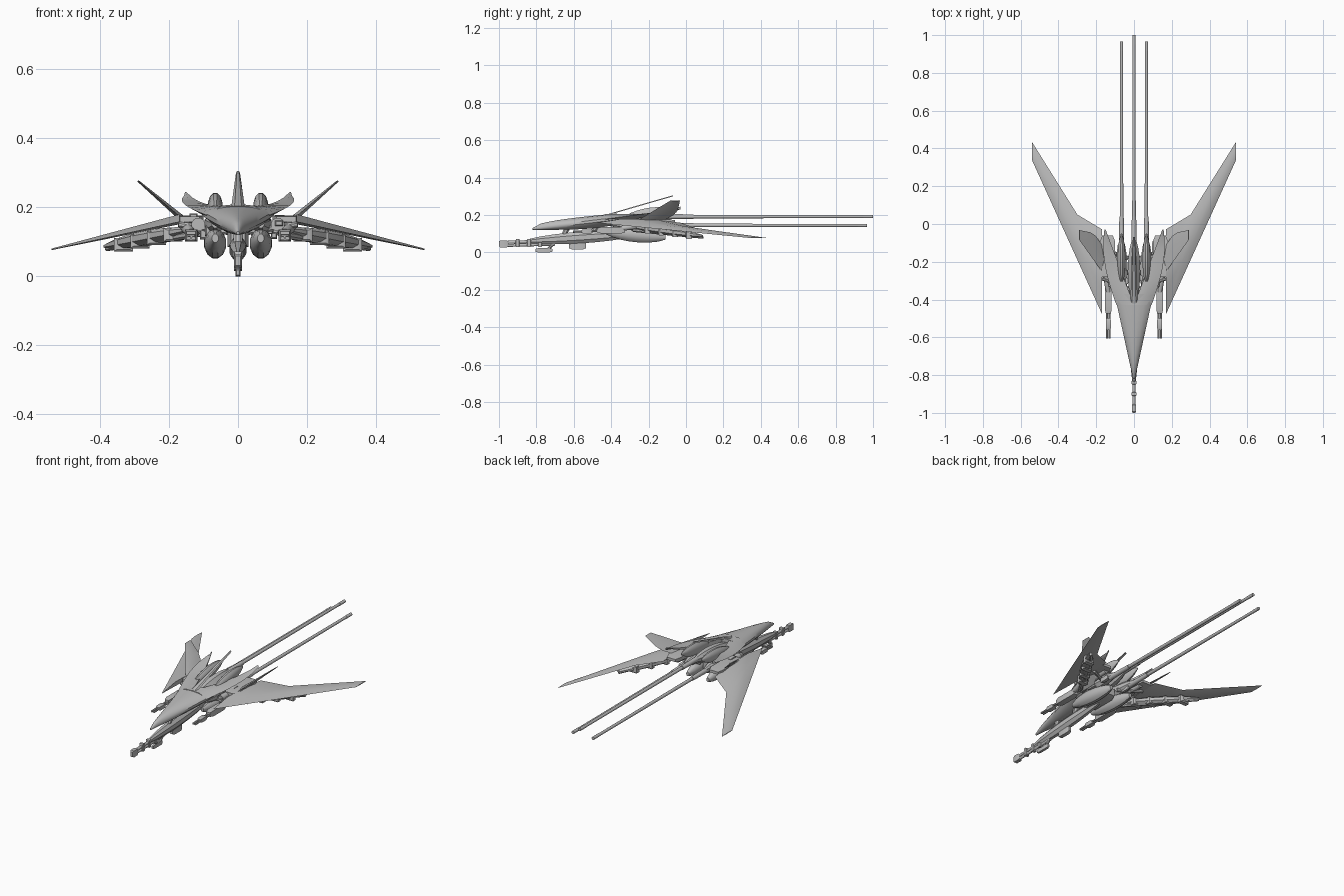
import bpy, bmesh, math, random
from mathutils import Vector

random.seed(4)
cube = bpy.data.objects.get("Cube")
if cube:
    bpy.data.objects.remove(cube, do_unlink=True)

hull_colour = (.5, .5, .5, 1)
hull_grey = bpy.data.materials.new("hull_grey")
hull_grey.use_nodes = True
hull_grey.diffuse_color = hull_colour
hull_grey.node_tree.nodes["Principled BSDF"].inputs["Base Color"].default_value = hull_colour

made_parts = []
ENGINE_X = .066
GUN_X = .136


def steps(count, start=0, end=1):
    """Evenly spaced values from start to end."""
    return [start + (end - start) * i / count for i in range(count + 1)]


def skin(name, rings, side=1):
    """Bridge equal-sized rings, cap both ends and add the part to the scene."""
    bm = bmesh.new()
    loops = [[bm.verts.new((p[0] * side, p[1], p[2])) for p in ring] for ring in rings]
    for first, second in zip(loops, loops[1:]):
        for i in range(len(first)):
            bm.faces.new((first[i - 1], first[i], second[i], second[i - 1]))
    bm.faces.new(loops[0])
    bm.faces.new(loops[-1])
    bmesh.ops.recalc_face_normals(bm, faces=bm.faces)
    mesh = bpy.data.meshes.new(name)
    bm.to_mesh(mesh)
    bm.free()
    mesh.materials.append(hull_grey)
    part = bpy.data.objects.new(name, mesh)
    bpy.context.collection.objects.link(part)
    made_parts.append(part)


def circle(sides):
    """Unit circle as cosine and sine pairs."""
    angles = [math.tau * (i + .5) / sides for i in range(sides)]
    return [(math.cos(angle), math.sin(angle)) for angle in angles]


def spindle(name, start, end, half_width, half_height, side=1, sides=12, blunt=.3):
    """Swollen body whose elliptical sections follow a sine rule."""
    start, end = Vector(start), Vector(end)
    rings = []
    for t in steps(8):
        centre = start.lerp(end, t)
        swell = blunt + (1 - blunt) * max(0, math.sin(math.pi * t)) ** .7
        rings.append([centre + Vector((half_width * swell * c, 0, half_height * swell * s))
                      for c, s in circle(sides)])
    skin(name, rings, side)


def tube(name, start, end, start_radius, end_radius, side=1, sides=12):
    """Straight tapered bar between two points."""
    start, end = Vector(start), Vector(end)
    turn = (end - start).to_track_quat("Z", "Y")
    rings = [[centre + turn @ Vector((radius * c, radius * s, 0)) for c, s in circle(sides)]
             for centre, radius in ((start, start_radius), (end, end_radius))]
    skin(name, rings, side)


def block(name, centre, size, side=1):
    """Box with narrowed front and rear ends."""
    x, y, z = centre
    width, length, height = (value / 2 for value in size)
    corners = ((-1, -1), (1, -1), (1, 1), (-1, 1))
    rings = []
    for along, narrow in ((-1, .7), (-.7, 1), (.7, 1), (1, .7)):
        rings.append([(x + width * narrow * u, y + length * along, z + height * narrow * v)
                      for u, v in corners])
    skin(name, rings, side)


def nose_shell():
    """Rounded top, sharp chine and shallow keel."""
    rings = []
    for t in steps(10):
        y = -.82 + .45 * t
        width = .005 + .1 * t
        chine = .125 + .057 * t
        rise = .13 + .078 * math.sqrt(t) - chine
        drop = chine - .12 - .03 * t ** 4
        ring = []
        for c, s in circle(16):
            height = rise * s if s > 0 else drop * s
            ring.append((width * c, y, chine + height))
        rings.append(ring)
    skin("nose_shell", rings)


def shell_arm(name, side):
    """Arm that curves outward to a raised rear tip."""
    rings = []
    for t in steps(8):
        y = -.43 + .4 * t
        inner, outer = .15 * t, .093 + .07 * math.sin(2 * t)
        inner_top, outer_top = .204 + .04 * t ** 4, .178 + .055 * t
        thick = .004 + .03 * (1 - t)
        middle = (inner + outer) / 2
        rings.append([(inner, y, inner_top), (middle, y, max(inner_top, outer_top)),
                      (outer, y, outer_top), (middle, y, outer_top - thick),
                      (inner, y, inner_top - thick)])
    skin(name, rings, side)


def wing(name, side):
    """Swept wing with a cranked trailing edge."""
    rings = []
    for x in (.17, .25, .3, .42, .54):
        lead = 2.2 * x - .85
        trail = max(.6 * x - .13, 1.6 * x - .43)
        z = .205 - .235 * x
        thick = .02 - .033 * x
        chord = trail - lead
        rings.append([(x, lead, z - thick / 2), (x, lead + chord * .3, z + thick),
                      (x, lead + chord * .7, z + thick * .7), (x, trail, z - thick / 2),
                      (x, lead + chord * .6, z - thick)])
    skin(name, rings, side)


def canted_fin(name, side):
    """Thin fin leaning outward, with a diamond section."""
    rings = []
    for x in steps(6, .11, .29):
        lead = 1.4 * x - .49
        trail = min(1.5 * x - .365, .2 * x - .09)
        z = .03 + .85 * x
        thick = .012 - .035 * x
        middle = (lead + trail) / 2
        rings.append([(x, lead, z), (x - thick, middle, z + thick),
                      (x, trail, z), (x + thick, middle, z - thick)])
    skin(name, rings, side)


def rear_barrel(name, x, z, end, side=1):
    """Long rear barrel with a base sleeve and a muzzle ring."""
    tube(name + "_barrel", (x, -.1, z), (x, end, z), .01, .008, side)
    tube(name + "_sleeve", (x, -.12, z), (x, .04, z), .015, .012, side)
    tube(name + "_muzzle", (x, end - .05, z), (x, end, z), .009, .009, side)


def engine(tag, side):
    """Core with a lobe above and a lobe below."""
    x = ENGINE_X
    spindle(tag + "_engine_core", (x, -.4, .15), (x, -.08, .15), .034, .035, side, sides=8)
    spindle(tag + "_lower_lobe", (x, -.43, .11), (x, -.11, .08), .033, .042, side)
    spindle(tag + "_upper_lobe", (x, -.33, .185), (x, -.05, .22), .022, .038, side, blunt=.15)


def wing_pod(tag, side):
    """Swept pod beneath the wing with a rail and clamps."""
    front, rear = Vector((.14, -.28, .135)), Vector((.38, .09, .087))
    drop = Vector((0, 0, -.015))
    spindle(tag + "_wing_pod", front, rear, .036, .022, side, sides=8)
    tube(tag + "_wing_pod_rail", front + drop, rear + drop / 2, .012, .007, side, sides=8)
    for t in steps(3, .2, .8):
        block(tag + "_wing_pod_clamp", front.lerp(rear, t) + drop / 3, (.055, .035, .04), side)


def side_gun(tag, side):
    """Forward twin-barrel gun linked to the wing root."""
    for x in (GUN_X - .007, GUN_X + .007):
        tube(tag + "_side_gun_barrel", (x, -.605, .11), (x, -.36, .118), .006, .006, side, sides=8)
    block(tag + "_side_gun_receiver", (GUN_X, -.4, .118), (.036, .15, .034), side)
    block(tag + "_side_gun_collar", (GUN_X, -.53, .112), (.027, .06, .022), side)
    tube(tag + "_side_gun_link", (GUN_X, -.36, .125), (.155, -.22, .15), .013, .02, side)


def root_machinery(tag, side):
    """Braces, cylinder and small boxes between body and wing."""
    block(tag + "_wing_root", (.14, -.17, .165), (.08, .22, .022), side)
    tube(tag + "_root_cylinder", (.115, -.33, .15), (.12, -.09, .155), .02, .014, side)
    for y in steps(2, -.34, -.18):
        tube(tag + "_brace", (.03, y, .13), (.17, y + .05, .15), .011, .009, side, sides=8)
    pick = random.uniform
    for _ in range(14):
        centre = (pick(.035, .13), pick(-.34, -.11), pick(.12, .175))
        size = (pick(.012, .03), pick(.02, .06), pick(.012, .03))
        block(tag + "_machinery", centre, size, side)


def chin_gun():
    """Long gun below the nose with stacked barrels and underside gear."""
    spindle("chin_gun_body", (0, -.85, .06), (0, -.25, .1), .026, .034, sides=8)
    for level, z in (("upper", .053), ("lower", .036)):
        tube(level + "_chin_barrel", (0, -.99, z), (0, -.7, z + .008), .008, .009)
    block("chin_muzzle", (0, -.975, .045), (.022, .05, .038))
    for y in steps(2, -.9, -.78):
        block("chin_barrel_clamp", (0, y, .05), (.024, .022, .044))
    block("chin_foregrip", (0, -.76, .011), (.014, .09, .022))
    tube("chin_grip_post", (0, -.74, .015), (0, -.7, .055), .007, .01, sides=8)
    block("chin_magazine", (0, -.58, .036), (.022, .09, .04))
    for y in steps(2, -.66, -.36):
        tube("chin_mount", (0, y, .08), (0, y + .03, .14), .012, .018, sides=8)


# Central body, spine spike and centre barrel
nose_shell()
skin("spine_spike", [[(-w, y, z), (w, y, z), (w / 2, y, z + .006), (-w / 2, y, z + .006)]
                     for y, z, w in ((-.42, .198, .02), (-.07, .299, .006))])
spindle("central_housing", (0, -.42, .155), (0, -.08, .19), .036, .042, sides=8)
block("belly_block", (0, -.29, .115), (.06, .2, .06))
rear_barrel("central_rear", 0, .191, 1)
chin_gun()

# Mirrored parts
for tag, side in (("left", 1), ("right", -1)):
    shell_arm(tag + "_shell_arm", side)
    wing(tag + "_wing", side)
    canted_fin(tag + "_canted_fin", side)
    engine(tag, side)
    rear_barrel(tag + "_rear", ENGINE_X, .144, .967, side)
    wing_pod(tag, side)
    side_gun(tag, side)
    root_machinery(tag, side)

# Smooth curved surfaces, keep the creases
bpy.ops.object.select_all(action="DESELECT")
for part in made_parts:
    part.select_set(True)
bpy.context.view_layer.objects.active = made_parts[0]
bpy.ops.object.shade_smooth_by_angle(angle=math.radians(35))
